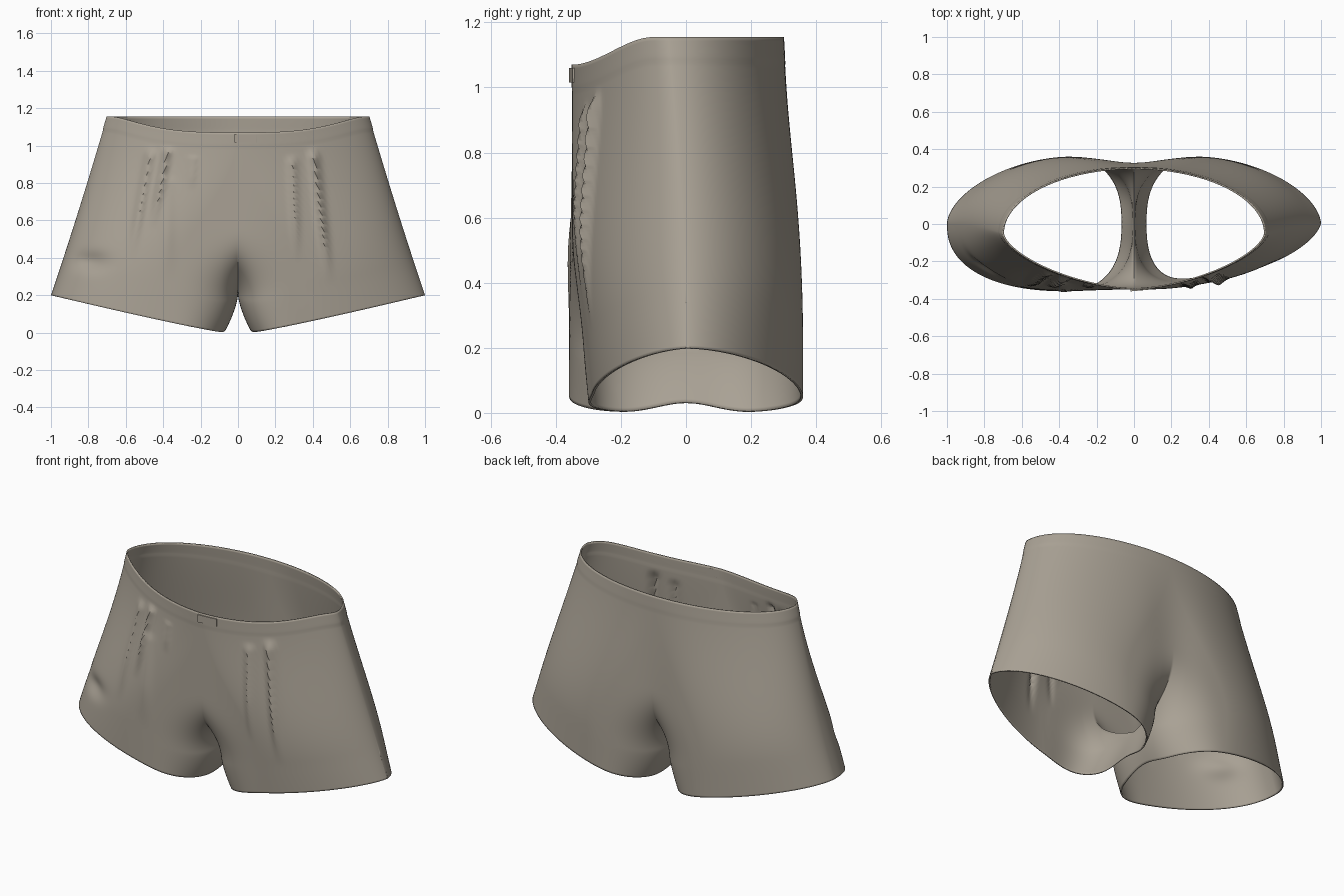
import bpy, bmesh, math

if "Cube" in bpy.data.objects:
    bpy.data.objects.remove(bpy.data.objects["Cube"])

fabric = bpy.data.materials.new("warm grey fabric")
fabric.diffuse_color = (0.40, 0.36, 0.30, 1)
fabric.use_nodes = True
fabric.node_tree.nodes["Principled BSDF"].inputs["Base Color"].default_value = fabric.diffuse_color

IN, OUT = 40, 100                    # columns per inner quarter / outer half
UPPER, LOWER = 76, 16                # rows waist-to-crotch, crotch-to-hem
CROTCH = 0.845                       # row fraction where each leg closes
SPLIT = 0.46                         # row fraction where the legs start to part


def lerp(a, b, t):
    return a + (b - a) * t


def smooth(t):
    t = max(0.0, min(1.0, t))
    return t * t * (3 - 2 * t)


# pleats on the front: x at top, z top, x at bottom, z bottom, depth, width
PLEATS = [(0.40, 1.00, 0.47, 0.42, 0.030, 0.020), (0.29, 0.96, 0.31, 0.50, 0.018, 0.018),
          (-0.46, 1.00, -0.55, 0.52, 0.022, 0.022), (-0.37, 1.00, -0.44, 0.65, 0.028, 0.020),
          (-0.24, 0.95, -0.25, 0.80, 0.010, 0.015), (-0.38, 0.85, -0.38, 0.40, 0.010, 0.035)]


def pleat_depth(x, z):
    d = 0
    for x0, z0, x1, z1, depth, width in PLEATS:
        k = (z0 - z) / (z0 - z1)
        fade = smooth(k * 8) * smooth((1.3 - k) * 1.6)
        d += depth * fade * math.exp(-((x - lerp(x0, x1, k)) / width) ** 2)
    return d


def point(side, v, j):
    """Point on one half: v runs waist to hem, j runs front centre to back centre."""
    t = max(0.0, (v - SPLIT) / (CROTCH - SPLIT))
    closed = t > 0.9999
    r = 1.0 if closed else max(0.001, 1 - (1 - t) ** 2)
    c = 0.35 * smooth(v / 0.80)              # centre of the leg section
    inner = c / r
    if closed:
        inner = lerp(c, 0.29, max(0, (v - CROTCH) / (1 - CROTCH)) ** 1.5)
    outer = 0.70 + 0.30 * v - c
    front = j < IN + OUT / 2
    if IN <= j <= IN + OUT:                  # outer side
        p = lerp(1.6, 1.75 if side > 0 else 2.3, smooth(v)) if front else lerp(2.0, 1.75, v)
        th = math.pi * ((j - IN) / OUT - 0.5)
        x = c + outer * max(0, math.cos(th)) ** (2 / p)
        h = abs(math.sin(th)) ** (2 / p)
    else:                                    # inner side, cut at the centre plane
        p = lerp(3.4, 2.5, smooth((v - SPLIT) / (1 - SPLIT)))
        w = (IN - j) / IN if front else (j - IN - OUT) / IN
        k = math.sin(w * math.asin(r))
        x = c - inner * k
        h = max(0, 1 - k ** p) ** (1 / p)
        if w == 1 and v <= CROTCH + 1e-6:
            x = 0.0
            h = 0.0 if closed else h
    s = math.sin(min(v * 1.15, 1) * math.pi / 2)
    b = lerp(0.30, 0.35, s) if front else lerp(0.35, 0.36, s)
    y = lerp(-0.05, 0.0, s) + (-b if front else b) * h
    # waist dips at the front, hems rise to the outside
    waist = 1.155 - 0.085 * smooth((-y - 0.10) / 0.25)
    hem = 0.2 * max(0, (x - 0.08) / 0.92) ** 1.1
    hem += 0.03 * math.exp(-(y / 0.12) ** 2) * smooth((0.35 - x) / 0.2)
    z = lerp(waist, hem, v)
    if front:   # left leg is fuller at the front, right leg flatter
        full = 0.06 * v ** 1.5 if side > 0 else -0.01
        y += full * smooth(x / 0.4) * s * math.sqrt(h)
        y -= pleat_depth(side * x, z)
        if side < 0:   # dent near the left hem
            y += 0.04 * h * math.exp(-((x - 0.80) / 0.09) ** 2 - ((z - 0.38) / 0.05) ** 2)
    else:       # hollow along the back centre
        y -= 0.025 * math.exp(-(x / 0.16) ** 2) * s * h * h
    # slim waistband step
    k = 1 + 0.004 * smooth((0.075 - v) / 0.012)
    return side * x * k, y * k, z


# shorts: two half shells welded along the centre seam
bm = bmesh.new()
rows = [CROTCH * i / UPPER for i in range(UPPER + 1)]
rows += [lerp(CROTCH, 1, (i + 1) / LOWER) for i in range(LOWER)]
cols = 2 * IN + OUT
for side in (1, -1):
    grid = [[bm.verts.new(point(side, v, j)) for j in range(cols + 1)] for v in rows]
    for a, b in zip(grid, grid[1:]):
        for j in range(cols):
            q = [a[j], b[j], b[j + 1], a[j + 1]]
            bm.faces.new(q if side > 0 else q[::-1])
bmesh.ops.remove_doubles(bm, verts=bm.verts, dist=0.0003)
bm.normal_update()
if sum(f.normal.y * f.calc_center_median().y for f in bm.faces) < 0:
    bmesh.ops.reverse_faces(bm, faces=bm.faces)
mesh = bpy.data.meshes.new("shorts")
bm.to_mesh(mesh)
bm.free()
shorts = bpy.data.objects.new("shorts", mesh)
bpy.context.collection.objects.link(shorts)
mesh.materials.append(fabric)
mod = shorts.modifiers.new("cloth thickness", 'SOLIDIFY')
mod.thickness, mod.offset = 0.008, -1

# waist tab: small stitched closure at the front centre
bpy.ops.mesh.primitive_cube_add(size=1, location=(0.04, -0.348, 1.038), rotation=(0, 0, 0.09))
tab = bpy.context.object
tab.name = "waist_tab"
tab.scale = (0.12, 0.014, 0.045)
tab.data.materials.append(fabric)
bev = tab.modifiers.new("soft edge", 'BEVEL')
bev.width, bev.segments = 0.005, 3

for ob in (shorts, tab):
    bpy.ops.object.select_all(action='DESELECT')
    ob.select_set(True)
    bpy.context.view_layer.objects.active = ob
    bpy.ops.object.shade_smooth_by_angle(angle=math.radians(50))
